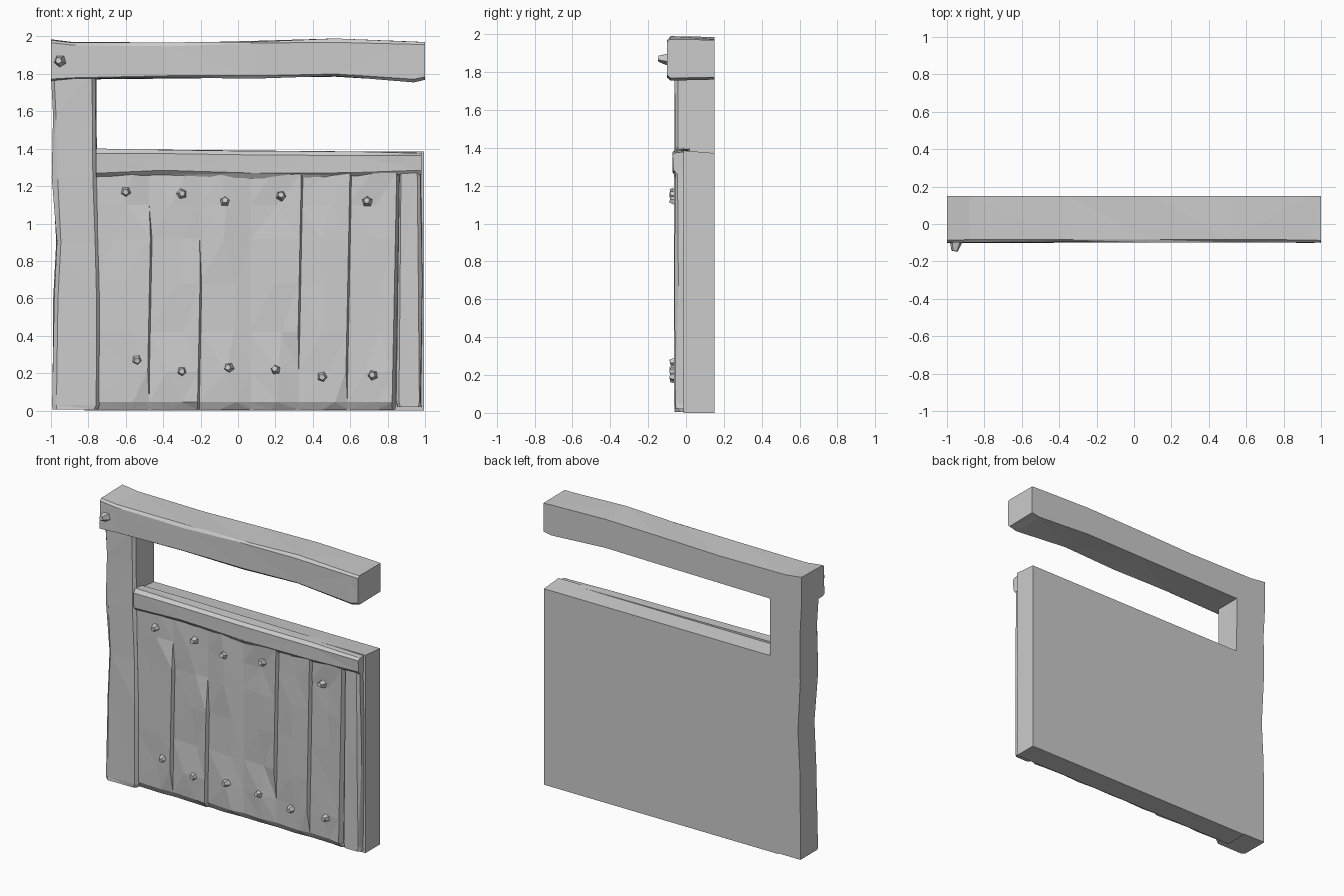
import bpy, bmesh, math, random
from mathutils import Matrix, Vector

random.seed(4)
if "Cube" in bpy.data.objects:
    bpy.data.objects.remove(bpy.data.objects["Cube"])

stone = bpy.data.materials.new("plain grey")
stone.use_nodes = True
GREY = (0.6, 0.6, 0.6, 1)
stone.diffuse_color = GREY
stone.node_tree.nodes["Principled BSDF"].inputs["Base Color"].default_value = GREY
BACK = 0.15


def finish(name, bm):
    bmesh.ops.recalc_face_normals(bm, faces=bm.faces)
    mesh = bpy.data.meshes.new(name)
    bm.to_mesh(mesh)
    bm.free()
    mesh.materials.append(stone)
    obj = bpy.data.objects.new(name, mesh)
    bpy.context.collection.objects.link(obj)


def loft(name, rings):
    """Skin a list of equal point rings, cap both ends, split to flat facets."""
    bm = bmesh.new()
    rows = [[bm.verts.new(p) for p in ring] for ring in rings]
    count = len(rows[0])
    for a, b in zip(rows, rows[1:]):
        for i in range(count):
            j = (i + 1) % count
            bm.faces.new((a[i], a[j], b[j], b[i]))
    bm.faces.new(rows[0])
    bm.faces.new(rows[-1])
    bmesh.ops.triangulate(bm, faces=bm.faces)
    finish(name, bm)


def hewn(name, axis, stations, side, front, back=BACK, cut=0.02, rough=0.006):
    """Rough timber along x or z: stations are (position, low offset, high offset)."""
    rings = []
    lo, hi = side
    for s, dlo, dhi in stations:
        a, b = lo + dlo, hi + dhi
        section = [(back, a), (back, b), (front + cut, b), (front, b - cut),
                   (front, a + cut), (front + cut, a)]
        ring = []
        for k, (y, t) in enumerate(section):
            if k > 1:
                y += random.uniform(0, rough)
                t += random.uniform(-rough, rough)
            ring.append((s, y, t) if axis == "x" else (t, y, s))
        rings.append(ring)
    loft(name, rings)


# Frame: top beam and left-hand post
hewn("top_beam", "x", [(-1, 0, 0), (-0.88, 0.01, -0.015), (-0.36, 0.015, -0.02),
                       (0.1, 0.02, -0.008), (0.52, 0.025, 0), (0.94, 0, -0.012),
                       (1, 0.012, -0.015)], (1.76, 1.985), -0.102, cut=0.014)
hewn("post", "z", [(0.005, 0.008, 0.01), (0.03, 0.008, 0.022), (0.6, 0.012, 0.018),
                   (0.9, 0.028, 0.01), (1.25, 0.01, 0.005), (1.58, 0.012, 0),
                   (1.8, 0, 0)], (-1, -0.757), -0.062)

# Solid wall behind the planks, top sloping up to the front
wall = [(BACK, 0), (BACK, 1.372), (-0.012, 1.385), (-0.012, 0)]
loft("wall_core", [[(x, y, z) for y, z in wall] for x in (-0.82, 0.995)])

# Trim: rail over the planks and strip at the open end
hewn("wall_rail", "x", [(-0.76, 0, 0.005), (-0.4, 0.01, 0.005), (0.1, -0.005, 0),
                        (0.6, 0, -0.005), (0.98, 0.01, -0.01)],
     (1.25, 1.39), -0.072, back=0.02)
hewn("end_strip", "z", [(0.02, 0, 0), (0.05, 0, 0), (0.7, 0, 0.004), (1.27, 0.01, 0)],
     (0.85, 0.98), -0.062, back=0.02, cut=0.016)

# Planks: each tilts forward to a stepped edge that fades outside its seam
planks = [(-0.77, -0.475, 0.06, 1.07), (-0.475, -0.205, 0, 0.92),
          (-0.205, 0.07, 2, 2), (0.07, 0.325, 0.24, 1.3),
          (0.325, 0.585, 0.2, 1.3), (0.585, 0.835, 0, 1.3)]
heights = (0.005, 0.045, 0.21, 0.42, 0.68, 0.92, 1.1, 1.27)
for n, (x0, x1, seam_lo, seam_hi) in enumerate(planks):
    rings = []
    for z in heights:
        stepped = seam_lo <= z < seam_hi
        depth = 0.5 if z < 0.01 else 1
        lean = 0.02 * (z - 0.6) if stepped else 0
        mid = random.uniform(0.35, 0.75)
        edge = -0.064 if stepped else -0.04
        rings.append([(x0, 0.02, z), (x0, -0.04 * depth, z),
                      (x0 + mid * (x1 - x0), -random.uniform(0.045, 0.06) * depth, z),
                      (x1 + lean, edge * depth, z),
                      (x1 + (0.018 if stepped else 0) + lean, -0.02 * depth, z),
                      (x1, 0.02, z)])
    loft(f"plank_{n + 1}", rings)

# Crooked nail heads
nails = [(-0.6, 1.17), (-0.3, 1.16), (-0.07, 1.12), (0.23, 1.15), (0.69, 1.12),
         (-0.54, 0.27), (-0.3, 0.21), (-0.05, 0.23), (0.2, 0.22), (0.45, 0.18),
         (0.72, 0.19)]


def nail(name, x, y, z, size):
    bm = bmesh.new()
    turn = Matrix.Rotation(random.uniform(0, math.pi), 4, "Y")
    tilt = Matrix.Rotation(math.pi / 2 + random.uniform(-0.25, 0.25), 4, "X")
    bmesh.ops.create_cone(bm, cap_ends=True, segments=5, radius1=size,
                          radius2=size * 0.5, depth=size * 1.5,
                          matrix=Matrix.Translation(Vector((x, y, z))) @ turn @ tilt)
    finish(name, bm)


for n, (x, z) in enumerate(nails):
    nail(f"nail_{n + 1}", x, -0.06, z, 0.033)
nail("beam_nail", -0.955, -0.118, 1.87, 0.036)
